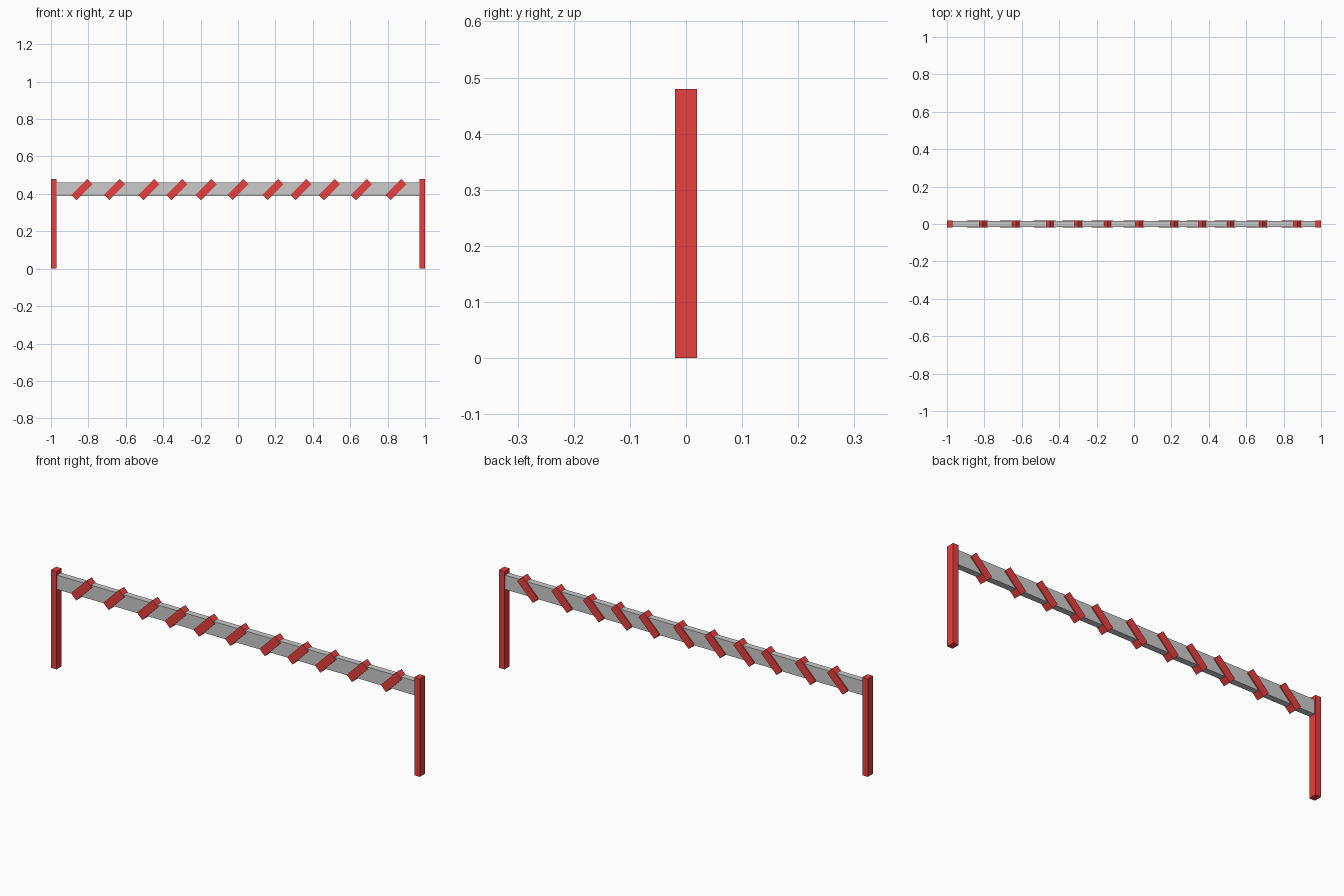
import bpy
from math import radians

if "Cube" in bpy.data.objects:
    bpy.data.objects.remove(bpy.data.objects["Cube"])

red = bpy.data.materials.new("red_paint")
red.diffuse_color = (0.8, 0.05, 0.05, 1)
red.use_nodes = True
red.node_tree.nodes["Principled BSDF"].inputs["Base Color"].default_value = red.diffuse_color


def box(name, center, size, tilt=0, material=None):
    bpy.ops.mesh.primitive_cube_add(size=1, location=center)
    ob = bpy.context.object
    ob.name = name
    ob.scale = size
    bpy.ops.object.transform_apply(location=False, rotation=False, scale=True)
    ob.rotation_euler.y = radians(tilt)
    if material:
        ob.data.materials.append(material)
    return ob


# End posts
for side, label in ((-1, "left"), (1, "right")):
    box(f"{label}_post", (side * 0.985, 0, 0.24), (0.03, 0.04, 0.48), material=red)

# Crossbar between the posts
box("crossbar", (0, 0, 0.425), (1.95, 0.03, 0.07))

# Slanted warning stripes wrapped through the crossbar
stripe_x = (-0.835, -0.66, -0.477, -0.327, -0.17, 0.0,
            0.187, 0.337, 0.488, 0.66, 0.845)
for i, x in enumerate(stripe_x):
    box(f"stripe_{i + 1}", (x, 0, 0.423), (0.12, 0.04, 0.04), tilt=-45, material=red)
